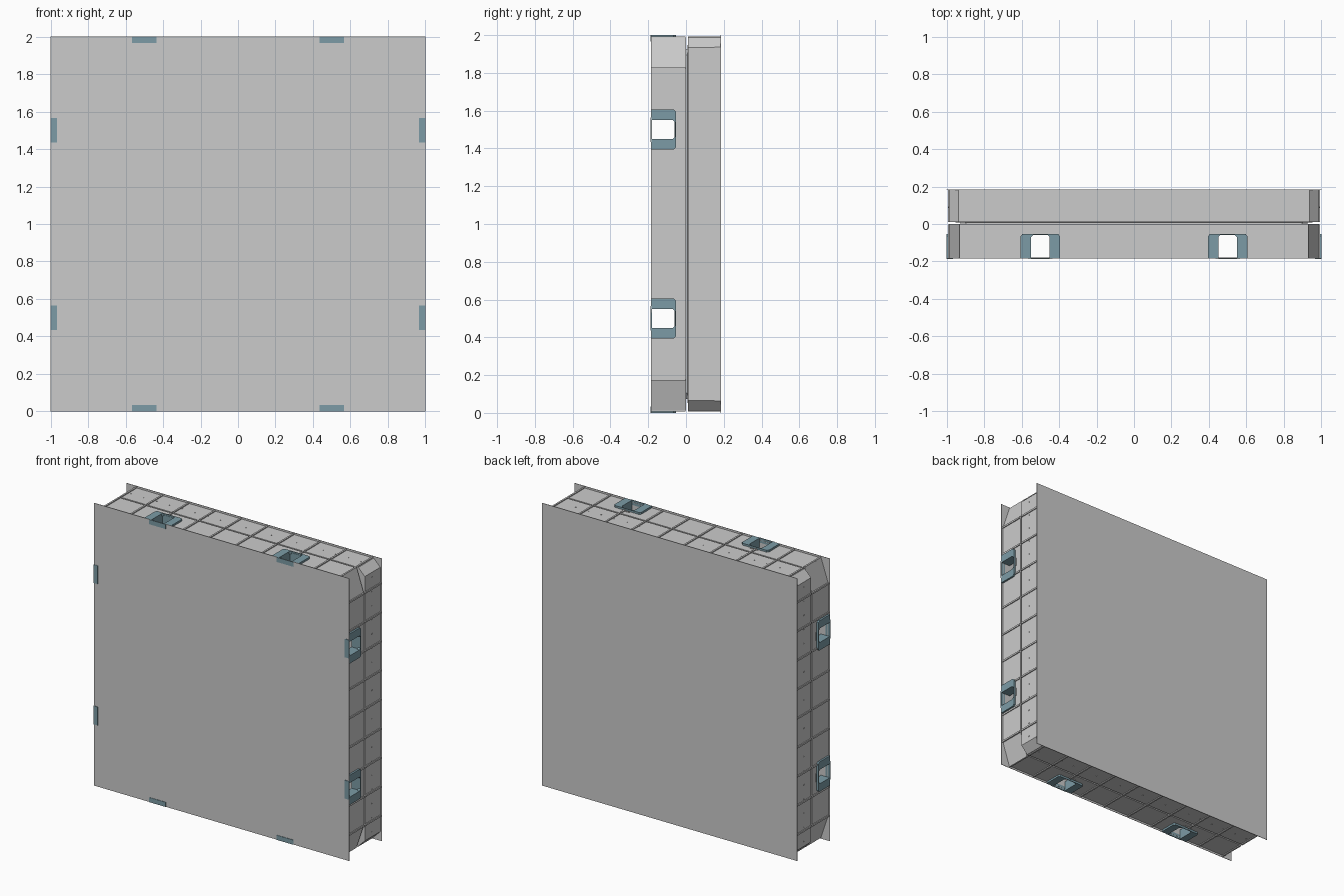
import bpy, bmesh, math
from mathutils import Matrix, Vector

if "Cube" in bpy.data.objects:
    bpy.data.objects.remove(bpy.data.objects["Cube"])

UP = Matrix.Translation((0, 0, 1))
SIDES = [UP @ Matrix.Rotation(k * math.pi / 2, 4, 'Y') for k in range(4)]

blue = bpy.data.materials.new("clip_blue")
blue.diffuse_color = (0.2, 0.33, 0.38, 1)
blue.use_nodes = True
blue.node_tree.nodes["Principled BSDF"].inputs["Base Color"].default_value = blue.diffuse_color


def finish(bm, name, mat=None):
    bmesh.ops.recalc_face_normals(bm, faces=bm.faces[:])
    me = bpy.data.meshes.new(name)
    bm.to_mesh(me)
    bm.free()
    ob = bpy.data.objects.new(name, me)
    bpy.context.collection.objects.link(ob)
    if mat:
        me.materials.append(mat)
    return ob


def box(bm, x0, x1, y0, y1, z0, z1, m=Matrix()):
    s = Matrix.Diagonal((x1 - x0, y1 - y0, z1 - z0, 1))
    t = Matrix.Translation(((x0 + x1) / 2, (y0 + y1) / 2, (z0 + z1) / 2))
    bmesh.ops.create_cube(bm, size=1, matrix=m @ t @ s)


def octagon(half, cx, cz):
    # square outline with its corners cut by cx across and cz down
    q = [(half - cx, half), (half, half - cz)]
    r = q[::-1]
    return (q + [(x, -z) for x, z in r] + [(-x, -z) for x, z in q]
            + [(-x, z) for x, z in r])


def shell(name, rings):
    # bands of faces joining successive (outline, y) rings, given thickness
    bm = bmesh.new()
    loops = [[bm.verts.new((x, y, z + 1)) for x, z in o] for o, y in rings]
    for a, b in zip(loops, loops[1:]):
        for i in range(len(a)):
            j = (i + 1) % len(a)
            bm.faces.new((a[i], a[j], b[j], b[i]))
    ob = finish(bm, name)
    mod = ob.modifiers.new("thickness", 'SOLIDIFY')
    mod.thickness = 0.004
    mod.offset = 0
    return ob


# Front and back sheets
for name, y in (("front_sheet", -0.185), ("back_sheet", 0.182)):
    bm = bmesh.new()
    box(bm, -1, 1, y, y + 0.003, 0, 2)
    finish(bm, name)

# Two shallow trays with cut corners, and the recessed seam between them
inner = octagon(0.925, 0.03, 0.03)
front_o = octagon(0.985, 0.055, 0.165)
back_o = octagon(0.985, 0.05, 0.05)
front_tray = shell("front_tray", [(front_o, -0.182), (front_o, -0.002), (inner, -0.002)])
shell("back_tray", [(back_o, 0.182), (back_o, 0.011), (inner, 0.011)])
shell("seam_core", [(inner, -0.001), (inner, 0.010)])

# Openings through the front tray walls, behind each clip
bm = bmesh.new()
for m in SIDES:
    for c in (-0.5, 0.5):
        box(bm, c - 0.056, c + 0.056, -0.1795, -0.054, 0.96, 1.02, m)
cutter = finish(bm, "clip_cutter")
cutter.hide_render = True
mod = front_tray.modifiers.new("openings", 'BOOLEAN')
mod.operation = 'DIFFERENCE'
mod.solver = 'EXACT'
mod.object = cutter
bpy.context.view_layer.update()
dg = bpy.context.evaluated_depsgraph_get()
cut_mesh = bpy.data.meshes.new_from_object(front_tray.evaluated_get(dg))
front_tray.modifiers.clear()
front_tray.data = cut_mesh
bpy.data.objects.remove(cutter)

# Ribs across the edge walls, shortened where they meet a clip
bm = bmesh.new()
for k, m in enumerate(SIDES):
    n, start = (10, -0.925) if k % 2 == 0 else (9, -0.822)
    for i in range(n):
        u = start + i * 0.2055
        y0 = -0.05 if abs(abs(u) - 0.5) < 0.112 else -0.182
        box(bm, u - 0.006, u + 0.006, y0, -0.002, 0.975, 0.993, m)
        box(bm, u - 0.006, u + 0.006, 0.011, 0.182, 0.975, 0.993, m)
finish(bm, "wall_ribs")

# Rivets along the back tray
bm = bmesh.new()
for m in SIDES:
    for i in range(19):
        t = Matrix.Translation((-0.9 + i * 0.1, 0.09, 0.987))
        bmesh.ops.create_cone(bm, cap_ends=True, segments=8, radius1=0.004,
                              radius2=0.004, depth=0.004, matrix=m @ t)
finish(bm, "rivets")


def clip(bm, m):
    # U-shaped face plate around the opening, as half a profile and its mirror
    outer = [(0.105, -0.182), (0.105, -0.065), (0.095, -0.053)]
    hole = [(0.038, -0.058), (0.05, -0.07), (0.05, -0.182)]
    prof = (outer + [(-u, y) for u, y in outer[::-1]]
            + [(-u, y) for u, y in hole[::-1]] + hole)
    f = bm.faces.new([bm.verts.new(m @ Vector((u, y, 0.982))) for u, y in prof])
    up = m.to_3x3() @ Vector((0, 0, 0.018))
    r = bmesh.ops.extrude_face_region(bm, geom=[f], use_keep_orig=True)
    bmesh.ops.translate(bm, vec=up, verts=[v for v in r["geom"]
                                           if isinstance(v, bmesh.types.BMVert)])
    # sleeve reaching into the panel
    for s in (-1, 1):
        a, b = sorted((s * 0.05, s * 0.055))
        box(bm, a, b, -0.18, -0.056, 0.93, 0.99, m)
    box(bm, -0.055, 0.055, -0.06, -0.055, 0.93, 0.99, m)
    # lip lapping over the front sheet
    box(bm, -0.065, 0.065, -0.188, -0.181, 0.967, 1.0, m)


names = ("top", "right", "bottom", "left")
for name, m in zip(names, SIDES):
    for c in (-0.5, 0.5):
        t = m @ Matrix.Translation((c, 0, 0))
        bm = bmesh.new()
        clip(bm, t)
        finish(bm, name + "_clip", blue)
        # latch bar beside the clip
        bm = bmesh.new()
        box(bm, -0.028, 0.028, -0.045, -0.04, 0.98, 0.992, t)
        finish(bm, name + "_latch_bar")
